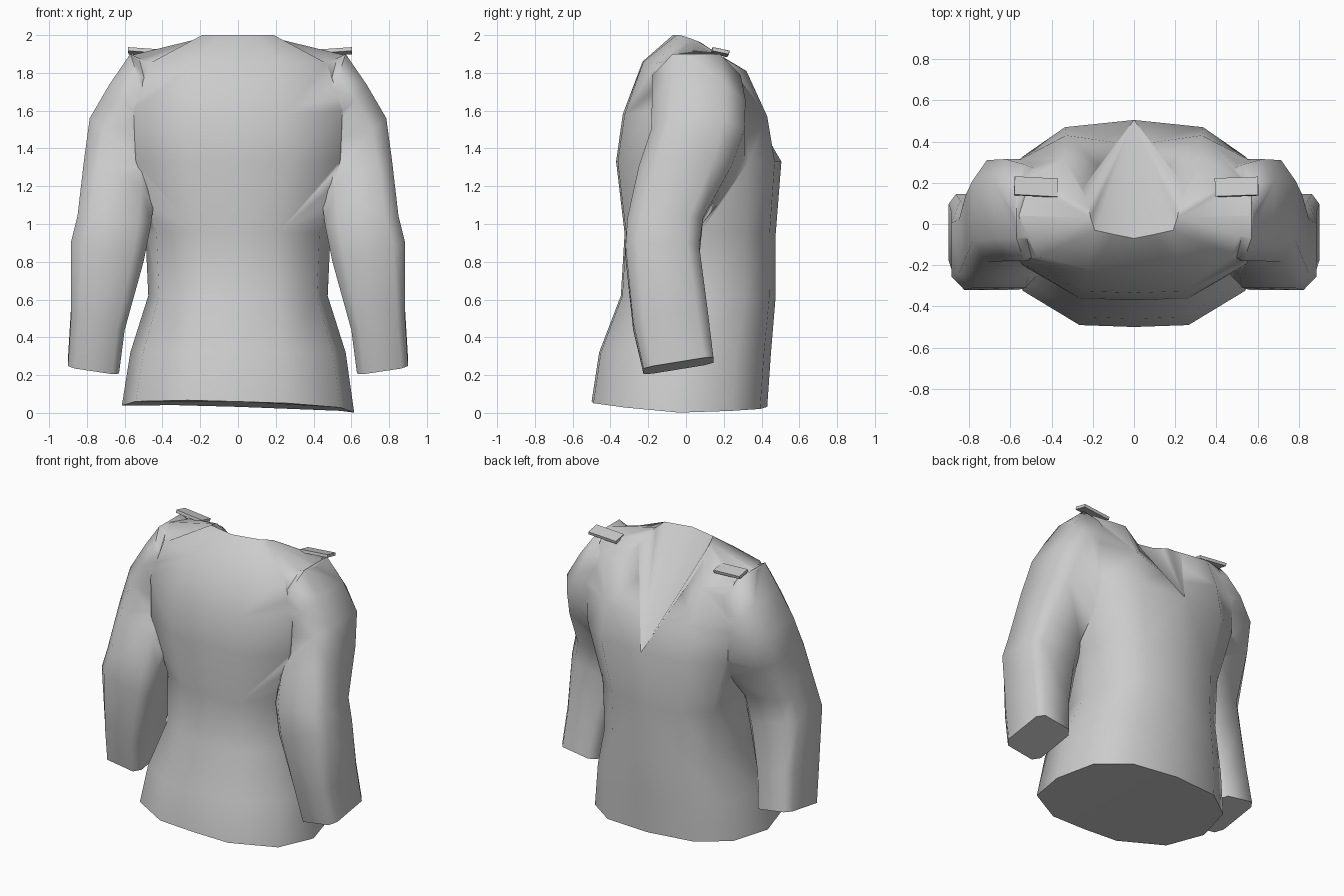
import bpy, bmesh, math
from mathutils import Vector

if "Cube" in bpy.data.objects:
    bpy.data.objects.remove(bpy.data.objects["Cube"])


def smooth(ob, angle):
    bpy.ops.object.select_all(action='DESELECT')
    ob.select_set(True)
    bpy.context.view_layer.objects.active = ob
    bpy.ops.object.shade_smooth_by_angle(angle=math.radians(angle))


def finish(bm, name, angle=75):
    bmesh.ops.remove_doubles(bm, verts=bm.verts, dist=0.0005)
    bmesh.ops.recalc_face_normals(bm, faces=bm.faces)
    mesh = bpy.data.meshes.new(name)
    bm.to_mesh(mesh)
    bm.free()
    ob = bpy.data.objects.new(name, mesh)
    bpy.context.collection.objects.link(ob)
    smooth(ob, angle)
    return ob


def strip(bm, a, b, closed):
    n = len(a)
    for i in range(n if closed else n - 1):
        j = (i + 1) % n
        bm.faces.new((a[i], a[j], b[j], b[i]))


# Body: half rings from front centre to back centre, mirrored across x
def half_ring(z, w, f, b, dz=0.0):
    m = (f + b) / 2
    shape = [(0, -1), (.43, -.98), (.88, -.62), (1, 0), (.88, .6), (.55, .92), (0, 1)]
    return [(w * x, m + (b - f) / 2 * y, z + dz * -y * (1 if y < 0 else -.3)) for x, y in shape]


lower = [
    half_ring(0.02, .615, -.50, .43, .04),
    half_ring(0.32, .57, -.46, .45),
    half_ring(0.62, .475, -.345, .475),
    half_ring(0.95, .49, -.325, .475),
    half_ring(1.33, .61, -.37, .505),
]
# Upper rings end on the edge of the V opening at the back
upper = [
    [(0, -.335, 1.58), (.25, -.325, 1.58), (.55, -.19, 1.6), (.62, .05, 1.65),
     (.56, .31, 1.6), (.33, .43, 1.57), (.083, .395, 1.52)],
    [(0, -.23, 1.86), (.22, -.225, 1.86), (.47, -.16, 1.85), (.58, .04, 1.89),
     (.52, .22, 1.865), (.34, .32, 1.81), (.17, .28, 1.72)],
    [(0, -.07, 2.0), (.10, -.05, 2.0), (.19, -.03, 2.0), (.21, .03, 1.98),
     (.22, .08, 1.96), (.235, .12, 1.93), (.25, .17, 1.9)],
]
bm = bmesh.new()
for s in (1, -1):
    rings = [[bm.verts.new((s * x, y, z)) for x, y, z in r] for r in lower + upper]
    for v in rings[0]:
        v.co.z -= .03 * v.co.x      # hem hangs slightly lower on one side
    for a, b in zip(rings, rings[1:]):
        strip(bm, a, b, False)
    bm.faces.new(rings[0])
    # Sunken panel closing the V opening, fanned from the V's tip
    edge = [rings[5][6], rings[6][6]] + rings[7][::-1]
    for a, b in zip(edge, edge[1:]):
        bm.faces.new((a, b, rings[4][6]))
body = finish(bm, "shirt")

# Sleeves: inner x,z / outer x,z / front y / back y
sleeve = [
    (.34, 1.50, .36, 1.80, -.10, .22),
    (.41, 1.42, .57, 1.90, -.18, .29),
    (.43, 1.36, .68, 1.74, -.18, .315),
    (.44, 1.26, .785, 1.56, -.185, .31),
    (.44, 1.16, .815, 1.34, -.25, .24),
    (.46, 1.00, .85, 1.04, -.31, .09),
    (.50, .80, .885, .90, -.32, .07),
    (.60, .46, .885, .52, -.28, .115),
    (.63, .23, .90, .27, -.225, .145),
]
for s in (1, -1):
    bm = bmesh.new()
    rings = []
    for k, (xi, zi, xo, zo, f, b) in enumerate(sleeve):
        # Squarish octagon, squarer towards the cuff
        c = .5 + .03 * k
        octagon = [(1, c), (c, 1), (-c, 1), (-1, c), (-1, -c), (-c, -1), (c, -1), (1, -c)]
        rings.append([bm.verts.new((
            s * (xi + (xo - xi) * (u + 1) / 2),
            (f + b) / 2 + (b - f) / 2 * v,
            zi + (zo - zi) * (u + 1) / 2 + .03 * v * (k > 6))) for u, v in octagon])
    for a, b in zip(rings, rings[1:]):
        strip(bm, a, b, True)
    bm.faces.new(rings[0])
    bm.faces.new(rings[-1])
    arm = finish(bm, "sleeve")

    # Sew the sleeve to the body as one skin
    bpy.context.view_layer.objects.active = body
    sew = body.modifiers.new("sew", 'BOOLEAN')
    sew.operation = 'UNION'
    sew.solver = 'EXACT'
    sew.object = arm
    bpy.ops.object.modifier_move_to_index(modifier="sew", index=0)
    bpy.ops.object.modifier_apply(modifier="sew")
    bpy.data.objects.remove(arm)
smooth(body, 65)

# Shoulder tabs
for s, side in ((1, "right"), (-1, "left")):
    bm = bmesh.new()
    bmesh.ops.create_cube(bm, size=1)
    bmesh.ops.scale(bm, vec=Vector((.21, .09, .02)), verts=bm.verts)
    tab = finish(bm, side + "_shoulder_tab", 30)
    tab.location = (s * .487 + .011, .18, 1.91)
    tab.rotation_euler = (math.radians(-12), math.radians(-4 * s), math.radians(-3 if s < 0 else 2))
